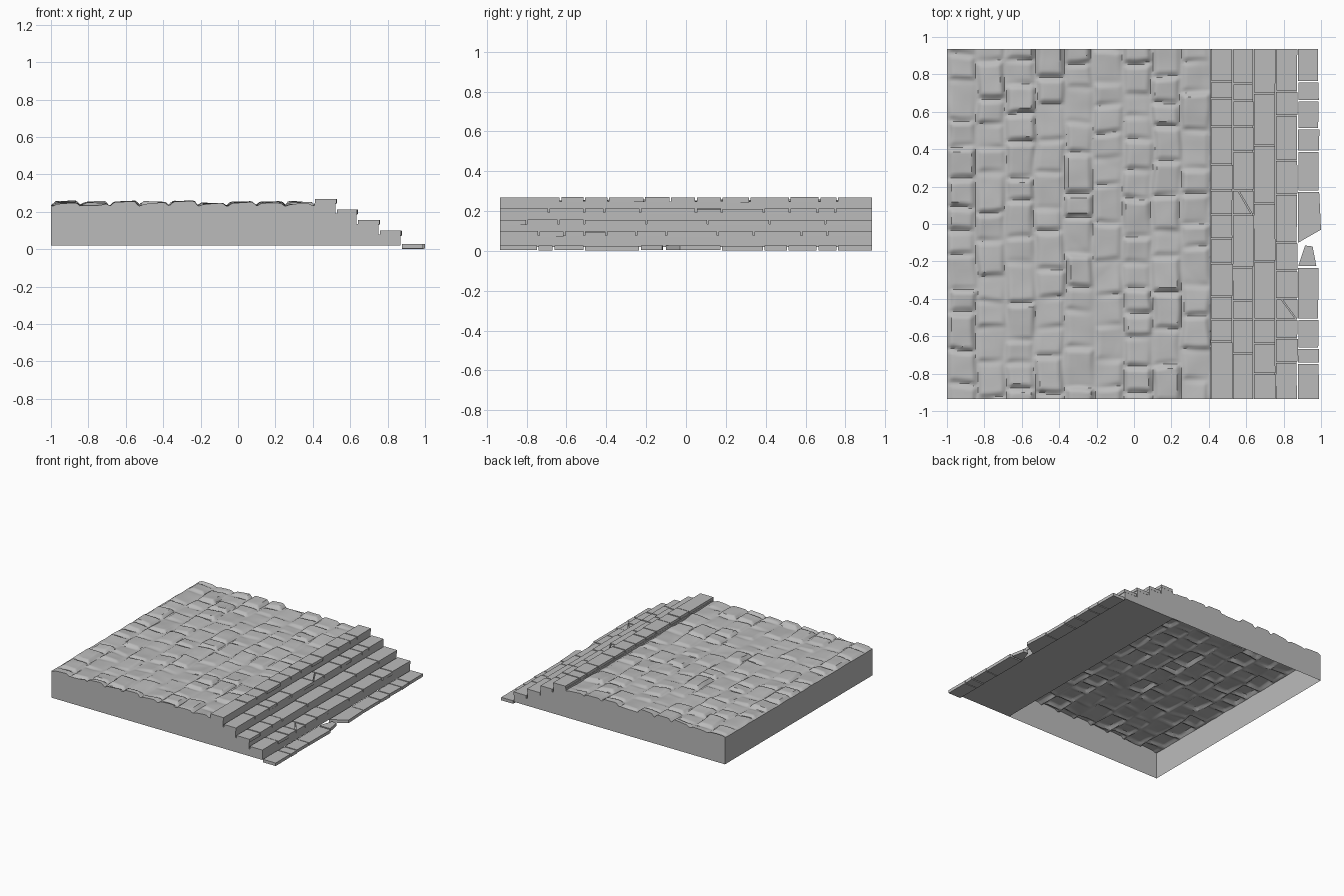
import bpy, bmesh, random
from mathutils import Vector, noise

random.seed(7)
cube = bpy.data.objects.get("Cube")
if cube:
    bpy.data.objects.remove(cube, do_unlink=True)

stone = bpy.data.materials.new("grey_stone")
stone.use_nodes = True
GREY = (0.5, 0.5, 0.5, 1)
stone.diffuse_color = GREY
stone.node_tree.nodes["Principled BSDF"].inputs["Base Color"].default_value = GREY

HALF = 0.935      # half depth of the platform
BASE = 0.02       # underside of the platform
JOIN = 0.41       # where paving meets the steps


def finish(name, bm, smooth=False):
    mesh = bpy.data.meshes.new(name)
    bm.to_mesh(mesh)
    bm.free()
    obj = bpy.data.objects.new(name, mesh)
    bpy.context.collection.objects.link(obj)
    mesh.materials.append(stone)
    if smooth:
        bpy.ops.object.select_all(action='DESELECT')
        obj.select_set(True)
        bpy.context.view_layer.objects.active = obj
        bpy.ops.object.shade_smooth_by_angle(angle=0.7)
    return obj


def prism(bm, points, offset):
    """Close a flat outline and extrude it along the offset."""
    face = bm.faces.new([bm.verts.new(p) for p in points])
    top = bmesh.ops.extrude_face_region(bm, geom=[face])["geom"]
    moved = [g for g in top if isinstance(g, bmesh.types.BMVert)]
    bmesh.ops.translate(bm, verts=moved, vec=offset)


# Worn paving: columns of cobbles, each with its own height and tilt
COLS = 9
WIDTH = (JOIN + 1) / COLS
columns = []
for c in range(COLS + 2):
    y, cobbles = -HALF - random.uniform(0.03, 0.15), []
    while y < HALF + 0.1:
        end = y + random.uniform(0.12, 0.21)
        cobbles.append((y, end, random.uniform(0.004, 0.024),
                        random.uniform(-0.09, 0.09), random.uniform(-0.09, 0.09)))
        y = end
    columns.append(cobbles)


def paving_height(x, y):
    wobble = noise.noise_vector(Vector((x * 5, y * 5, 1))) * 0.018
    px, py = x + wobble.x, y + wobble.y
    u = (px + 1) / WIDTH + 1
    c = max(0, min(COLS + 1, int(u)))
    fx = (u - c - 0.5) * WIDTH
    roughness = 0.004 * noise.noise(Vector((x * 9, y * 9, 4)))
    for start, end, rise, tilt_x, tilt_y in columns[c]:
        if start <= py < end:
            fy = py - (start + end) / 2
            edge = min(WIDTH / 2 - abs(fx), py - start, end - py)
            t = max(0, min(1, edge / 0.028))
            dome = t * t * (3 - 2 * t)
            return 0.232 + roughness + dome * max(0.002, min(0.028, rise + tilt_x * fx + tilt_y * fy))
    return 0.232 + roughness


bm = bmesh.new()
bmesh.ops.create_grid(bm, x_segments=120, y_segments=160, size=1)
for v in bm.verts:
    v.co.x = -1 + (v.co.x + 1) / 2 * (JOIN + 1.01)
    v.co.y *= HALF
    v.co.z = paving_height(v.co.x, v.co.y)

# Outer walls drop from the paving edge; the underside stays open
rim = [e for e in bm.edges if e.is_boundary
       and not all(v.co.x > JOIN for v in e.verts)]
skirt = bmesh.ops.extrude_edge_only(bm, edges=rim)["geom"]
for g in skirt:
    if isinstance(g, bmesh.types.BMVert):
        g.co.z = BASE
bmesh.ops.recalc_face_normals(bm, faces=bm.faces)
if sum(f.normal.z for f in bm.faces) < 0:
    bmesh.ops.reverse_faces(bm, faces=bm.faces)
finish("paved_platform", bm, smooth=True)

# Solid stepped core under the tread slabs
TREADS = [0.41, 0.527, 0.64, 0.757, 0.875, 0.99]
TOPS = [0.27, 0.214, 0.157, 0.1, 0.028]
THICK = 0.024
outline = [(JOIN, BASE)]
for i in range(4):
    z = TOPS[i] - THICK + 0.002
    outline += [(TREADS[i] if i == 0 else TREADS[i] - 0.006, z), (TREADS[i + 1] - 0.006, z)]
outline.append((TREADS[4] - 0.006, BASE))
bm = bmesh.new()
prism(bm, [(x, -HALF + 0.001, z) for x, z in outline], (0, 2 * HALF - 0.002, 0))
bmesh.ops.recalc_face_normals(bm, faces=bm.faces)
finish("step_core", bm)

# Joints between slabs along each tread, from back to front
JOINTS = [
    [0.76, 0.67, 0.52, 0.32, 0.18, 0.05, -0.08, -0.21, -0.39, -0.51, -0.63],
    [0.75, 0.66, 0.52, 0.39, 0.18, 0.05, -0.23, -0.41, -0.51, -0.69],
    [0.70, 0.42, 0.11, -0.2, -0.51, -0.64, -0.8],
    [0.71, 0.58, 0.34, 0.16, -0.1, -0.25, -0.4, -0.51, -0.61, -0.74],
    [0.76, 0.66, 0.51, 0.39, 0.18],
]
FRONT_JOINTS = [-0.235, -0.51, -0.665, -0.745]   # lowest tread, past the break
CRACKED = {(1, 5), (3, 7)}                       # slabs split by a diagonal crack


def slab(bm, corners, top):
    prism(bm, [(x, y, top - THICK) for x, y in corners], (0, 0, THICK))


def tread_slabs(bm, row, stops):
    gap = 0.004
    for n, (back, front) in enumerate(zip(stops, stops[1:])):
        x0 = TREADS[row] + random.uniform(0.001, 0.005)
        x1 = TREADS[row + 1] - random.uniform(0, 0.006)
        y0 = front + (gap if n < len(stops) - 2 else 0)
        y1 = back - (gap if n else 0)
        top = TOPS[row] + random.uniform(-0.003, 0)
        skew = random.uniform(-0.003, 0.003)
        if (row, n) in CRACKED:
            a, b = x0 + 0.025, x1 - 0.012
            slab(bm, [(x0, y0), (b, y0), (a, y1), (x0, y1)], top)
            slab(bm, [(b + 0.007, y0), (x1, y0), (x1, y1), (a + 0.007, y1)], top - 0.003)
        else:
            slab(bm, [(x0, y0), (x1, y0), (x1 + skew, y1), (x0, y1)], top)


for row, joints in enumerate(JOINTS):
    bm = bmesh.new()
    if row < 4:
        tread_slabs(bm, row, [HALF] + joints + [-HALF])
    else:
        # Lowest tread has a broken slab and a loose wedge in the gap
        tread_slabs(bm, row, [HALF] + joints)
        tread_slabs(bm, row, FRONT_JOINTS + [-HALF])
        slab(bm, [(0.878, -0.1), (1.0, -0.03), (0.99, 0.172), (0.878, 0.172)], TOPS[4])
        slab(bm, [(0.878, -0.225), (0.975, -0.225), (0.955, -0.12), (0.915, -0.115)], TOPS[4])
    bmesh.ops.recalc_face_normals(bm, faces=bm.faces)
    finish(f"tread_slabs_{row + 1}", bm)
